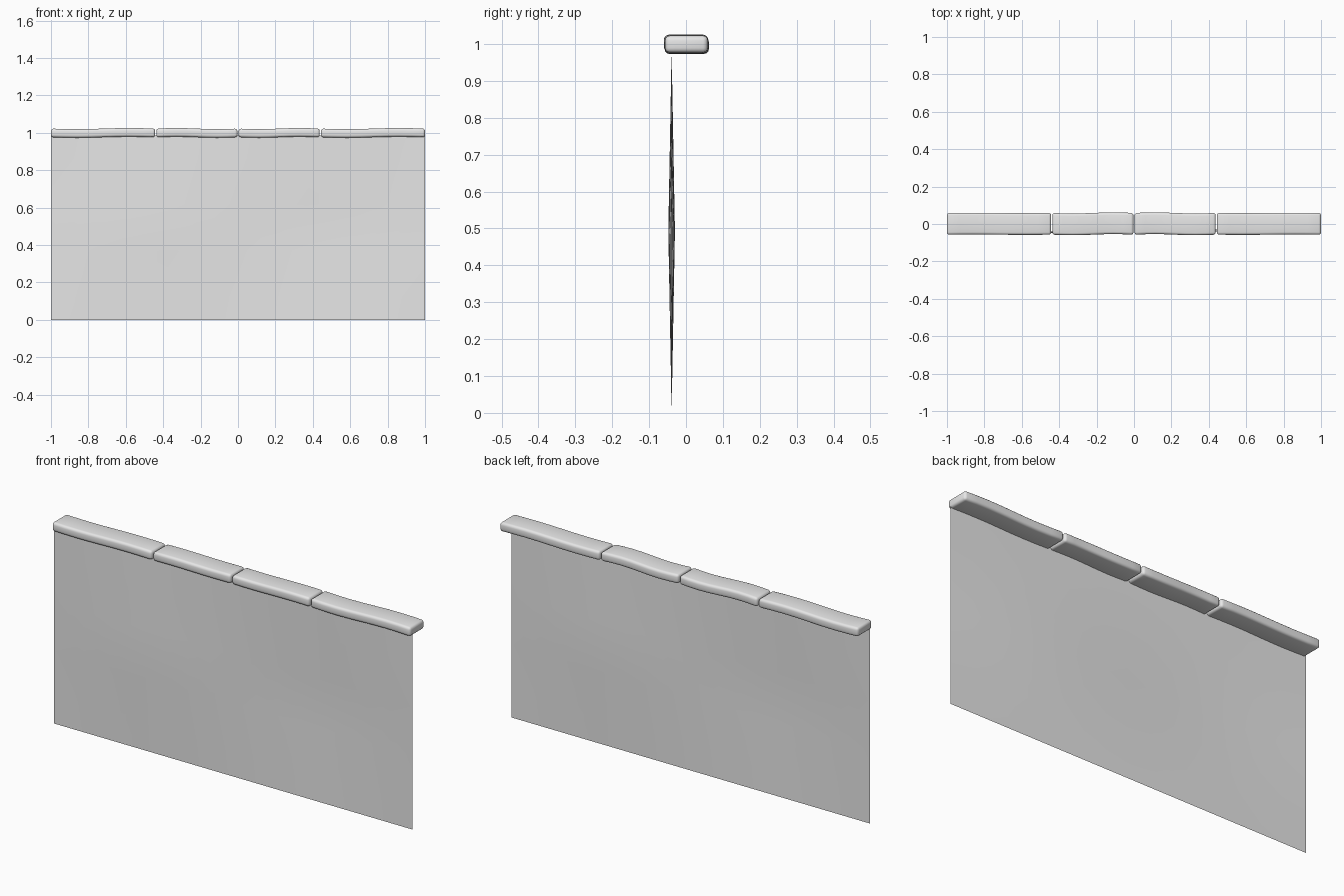
import bpy, bmesh, math
from mathutils import Vector

cube = bpy.data.objects.get("Cube")
if cube:
    bpy.data.objects.remove(cube, do_unlink=True)

# One plain grey for the whole model
grey = bpy.data.materials.new("plain_grey")
grey.use_nodes = True
grey.diffuse_color = (0.8, 0.8, 0.8, 1)
grey.node_tree.nodes["Principled BSDF"].inputs["Base Color"].default_value = (0.8, 0.8, 0.8, 1)


def finish(bm, name):
    """Turn a bmesh into a smooth-shaded grey object."""
    mesh = bpy.data.meshes.new(name)
    bm.to_mesh(mesh)
    bm.free()
    mesh.materials.append(grey)
    obj = bpy.data.objects.new(name, mesh)
    bpy.context.collection.objects.link(obj)
    bpy.ops.object.select_all(action='DESELECT')
    obj.select_set(True)
    bpy.context.view_layer.objects.active = obj
    bpy.ops.object.shade_smooth_by_angle(angle=math.radians(50))
    return obj


def coping_stone(name, x0, x1, sway, lift):
    """Rounded slab between x0 and x1, gently worn along its length."""
    bm = bmesh.new()
    bmesh.ops.create_cube(bm, size=1)
    bmesh.ops.scale(bm, vec=(x1 - x0, 0.116, 0.046), verts=bm.verts)
    bmesh.ops.bevel(bm, geom=bm.edges[:], offset=0.013, segments=3,
                    profile=0.5, affect='EDGES')
    length = x1 - x0
    for i in range(1, 8):
        bmesh.ops.bisect_plane(bm, geom=bm.verts[:] + bm.edges[:] + bm.faces[:],
                               plane_co=((i / 8 - 0.5) * length, 0, 0),
                               plane_no=(1, 0, 0))
    for v in bm.verts:
        t = v.co.x / length + 0.5
        v.co.y += sway * math.sin(math.tau * t)
        v.co.z += lift * math.sin(math.tau * t)
    bmesh.ops.translate(bm, verts=bm.verts, vec=Vector(((x0 + x1) / 2, 0.001, 0.999)))
    return finish(bm, name)


# Wall sheet: thin panel with a very slight bow, opposite on each half
bm = bmesh.new()
bmesh.ops.create_grid(bm, x_segments=16, y_segments=8, size=1)
for v in bm.verts:
    x, z = v.co.x, (v.co.y + 1) / 2
    bow = 1 - abs(2 * z - 1)
    v.co = (x, -0.039 + 0.009 * bow * math.sin(math.pi * x), z * 0.985)
bmesh.ops.recalc_face_normals(bm, faces=bm.faces)
if sum(f.normal.y for f in bm.faces) > 0:
    bmesh.ops.reverse_faces(bm, faces=bm.faces)
finish(bm, "wall_panel")

# Row of four coping stones along the top
coping_stone("coping_outer_right", -1.0, -0.443, 0.001, -0.003)
coping_stone("coping_inner_right", -0.437, -0.003, -0.003, 0.003)
coping_stone("coping_inner_left", 0.003, 0.437, 0.003, -0.003)
coping_stone("coping_outer_left", 0.443, 1.0, -0.001, -0.003)
